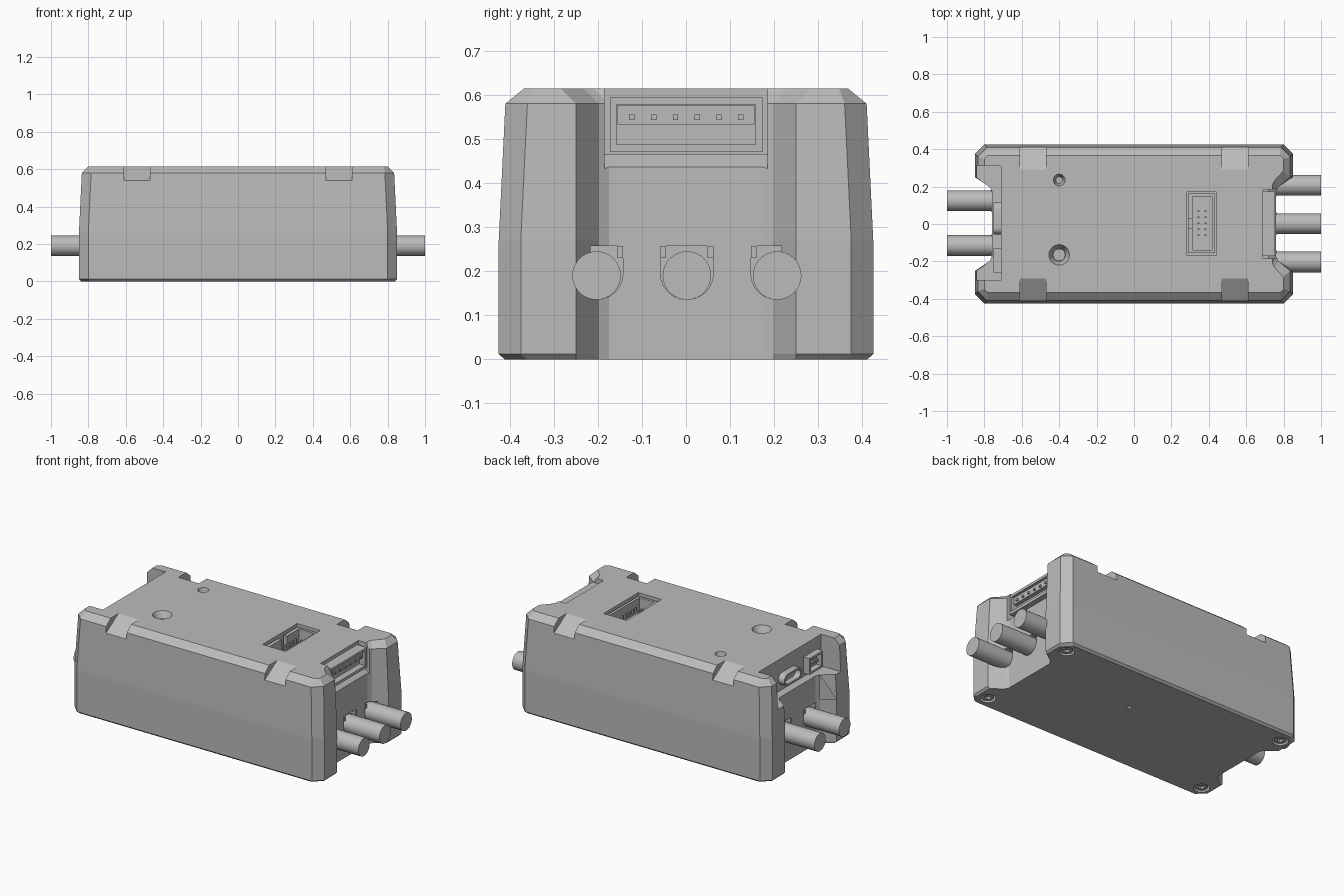
import bpy, bmesh, math
from mathutils import Vector

cube = bpy.data.objects.get("Cube")
if cube:
    bpy.data.objects.remove(cube, do_unlink=True)

grey = bpy.data.materials.new("plain grey")
grey.use_nodes = True
grey.diffuse_color = (0.5, 0.5, 0.5, 1)
grey.node_tree.nodes["Principled BSDF"].inputs["Base Color"].default_value = (0.5, 0.5, 0.5, 1)


def loft(name, rings):
    """Closed solid through matching rings of points."""
    bm = bmesh.new()
    loops = [[bm.verts.new(p) for p in ring] for ring in rings]
    n = len(loops[0])
    for a, b in zip(loops, loops[1:]):
        for i in range(n):
            j = (i + 1) % n
            bm.faces.new((a[i], a[j], b[j], b[i]))
    bm.faces.new(loops[0][::-1])
    bm.faces.new(loops[-1])
    bmesh.ops.recalc_face_normals(bm, faces=bm.faces)
    mesh = bpy.data.meshes.new(name)
    bm.to_mesh(mesh)
    bm.free()
    mesh.materials.append(grey)
    obj = bpy.data.objects.new(name, mesh)
    bpy.context.collection.objects.link(obj)
    return obj


def prism(name, pts, lo, hi, axis):
    """Extrude a flat profile along x, y or z."""
    def place(p, d):
        return {"x": (d, *p), "y": (p[0], d, p[1]), "z": (*p, d)}[axis]
    return loft(name, [[place(p, d) for p in pts] for d in (lo, hi)])


def box(name, x, y, z):
    return prism(name, [(x[0], y[0]), (x[1], y[0]), (x[1], y[1]), (x[0], y[1])], *z, "z")


def circle(u, v, r, n=32):
    return [(u + r * math.cos(math.tau * i / n), v + r * math.sin(math.tau * i / n))
            for i in range(n)]


def cone(name, x, y, r0, r1, z0, z1):
    return loft(name, [[(*p, z) for p in circle(x, y, r, 24)] for r, z in ((r0, z0), (r1, z1))])


def cut(target, cutter):
    mod = target.modifiers.new("cut", "BOOLEAN")
    mod.operation = "DIFFERENCE"
    mod.solver = "EXACT"
    mod.object = cutter
    bpy.context.view_layer.objects.active = target
    bpy.ops.object.modifier_apply(modifier=mod.name)
    bpy.data.objects.remove(cutter, do_unlink=True)


def smooth(obj):
    bpy.ops.object.select_all(action="DESELECT")
    obj.select_set(True)
    bpy.context.view_layer.objects.active = obj
    bpy.ops.object.shade_smooth_by_angle(angle=math.radians(30))


def outline(X, Y, z, mouth=0.25, floor=0.76, c=0.05):
    """Chamfered rectangle with a recess in each end."""
    quarter = [(floor, mouth - 0.075), (floor + 0.012, mouth - 0.052), (X, mouth),
               (X, Y - c), (X - c, Y)]
    right = [(x, -y) for x, y in quarter[::-1]] + quarter
    return [(x, y, z) for x, y in right + [(-x, -y) for x, y in right]]


# Housing shell
body = loft("housing", [
    outline(0.838, 0.412, 0),
    outline(0.85, 0.425, 0.012),
    outline(0.85, 0.425, 0.27),
    outline(0.835, 0.41, 0.58),
    outline(0.80, 0.367, 0.615, mouth=0.285, floor=0.74, c=0.02),
])

# Sloped clip notches along both top edges
for x in (-0.54, 0.54):
    for s in (-1, 1):
        wedge = [(s * 0.29, 0.616), (s * 0.29, 0.7), (s * 0.5, 0.7), (s * 0.5, 0.486)]
        cut(body, prism("notch_cutter", wedge, x - 0.07, x + 0.07, "x"))

# Connector bays at both ends
cut(body, prism("bay_cutter", [(0.69, 0.7), (0.69, 0.465), (0.72, 0.465), (0.79, 0.415),
                               (0.9, 0.415), (0.9, 0.7)], -0.185, 0.185, "y"))
cut(body, box("bay_cutter", (-0.95, -0.71), (-0.30, 0.31), (0.42, 0.7)))

# Cables with U-shaped entry slots
cables = [(1, y) for y in (-0.203, 0.002, 0.207)] + [(-1, y) for y in (-0.115, 0.125)]
for s, y in cables:
    slot = [(y + 0.06 * math.cos(a), 0.195 + 0.06 * math.sin(a))
            for a in (math.pi * (1 + i / 12) for i in range(13))]
    slot += [(y + 0.06, 0.257), (y - 0.06, 0.257)]
    cut(body, prism("slot_cutter", slot, s * 0.72, s * 0.80, "x"))
    cable = prism("cable", circle(y, 0.19, 0.055), s * 0.70, s, "x")
    smooth(cable)
    for e in (-1, 1):
        box("slot_lip", sorted((s * 0.725, s * 0.765)),
            sorted((y + e * 0.047, y + e * 0.06)), (0.23, 0.257))

# Holes in the lid
cut(body, cone("hole_cutter", -0.4, 0.235, 0.018, 0.032, 0.56, 0.617))
cut(body, cone("hole_cutter", -0.4, -0.165, 0.03, 0.03, 0.50, 0.60))
cut(body, cone("hole_cutter", -0.4, -0.165, 0.035, 0.056, 0.575, 0.617))

# Header socket in the lid
cut(body, box("socket_cutter", (0.282, 0.44), (-0.165, 0.172), (0.5, 0.7)))
socket = box("header_socket", (0.29, 0.432), (-0.156, 0.163), (0.5, 0.60))
cut(socket, box("socket_cutter", (0.312, 0.416), (-0.14, 0.147), (0.515, 0.7)))
cut(socket, box("key_cutter", (0.28, 0.33), (-0.025, 0.03), (0.53, 0.7)))
for x in (0.345, 0.383):
    for i in range(5):
        y = -0.06 + i * 0.032
        box("header_pin", (x - 0.005, x + 0.005), (y - 0.005, y + 0.005), (0.51, 0.58))

# Wide connector in the right end
shell = box("wide_connector", (0.69, 0.755), (-0.172, 0.174), (0.47, 0.594))
cut(shell, box("shell_cutter", (0.715, 0.8), (-0.158, 0.158), (0.488, 0.578)))
box("connector_tongue", (0.71, 0.74), (-0.156, 0.156), (0.533, 0.576))
for i in range(6):
    y = -0.123 + i * 0.0495
    box("connector_pin", (0.735, 0.75), (y - 0.006, y + 0.006), (0.543, 0.555))

# Rounded port and pin block in the left end
def capsule(y, z, half, r):
    arc = [math.pi * (i / 10 - 0.5) for i in range(11)]
    side = [(half + r * math.cos(a), r * math.sin(a)) for a in arc]
    return [(y + u, z + v) for u, v in side + [(-u, -v) for u, v in side]]

port = prism("rounded_port", capsule(0.03, 0.49, 0.05, 0.036), -0.75, -0.70, "x")
cut(port, prism("port_cutter", capsule(0.03, 0.49, 0.048, 0.026), -0.8, -0.715, "x"))
smooth(port)
block = box("pin_block", (-0.75, -0.70), (-0.26, -0.13), (0.44, 0.54))
cut(block, box("block_cutter", (-0.8, -0.715), (-0.247, -0.143), (0.453, 0.527)))
for y in (-0.225, -0.195, -0.165):
    box("block_pin", (-0.74, -0.71), (y - 0.006, y + 0.006), (0.484, 0.496))

# Screws and vent hole underneath
for x in (-0.775, 0.775):
    for y in (-0.34, 0.34):
        cut(body, cone("screw_cutter", x, y, 0.045, 0.045, -0.1, 0.03))
        screw = cone("screw", x, y, 0.036, 0.036, 0.006, 0.04)
        cut(screw, prism("hex_cutter", circle(x, y, 0.018, 6), -0.1, 0.02, "z"))
cut(body, cone("vent_cutter", 0.11, 0.09, 0.012, 0.012, -0.1, 0.03))
